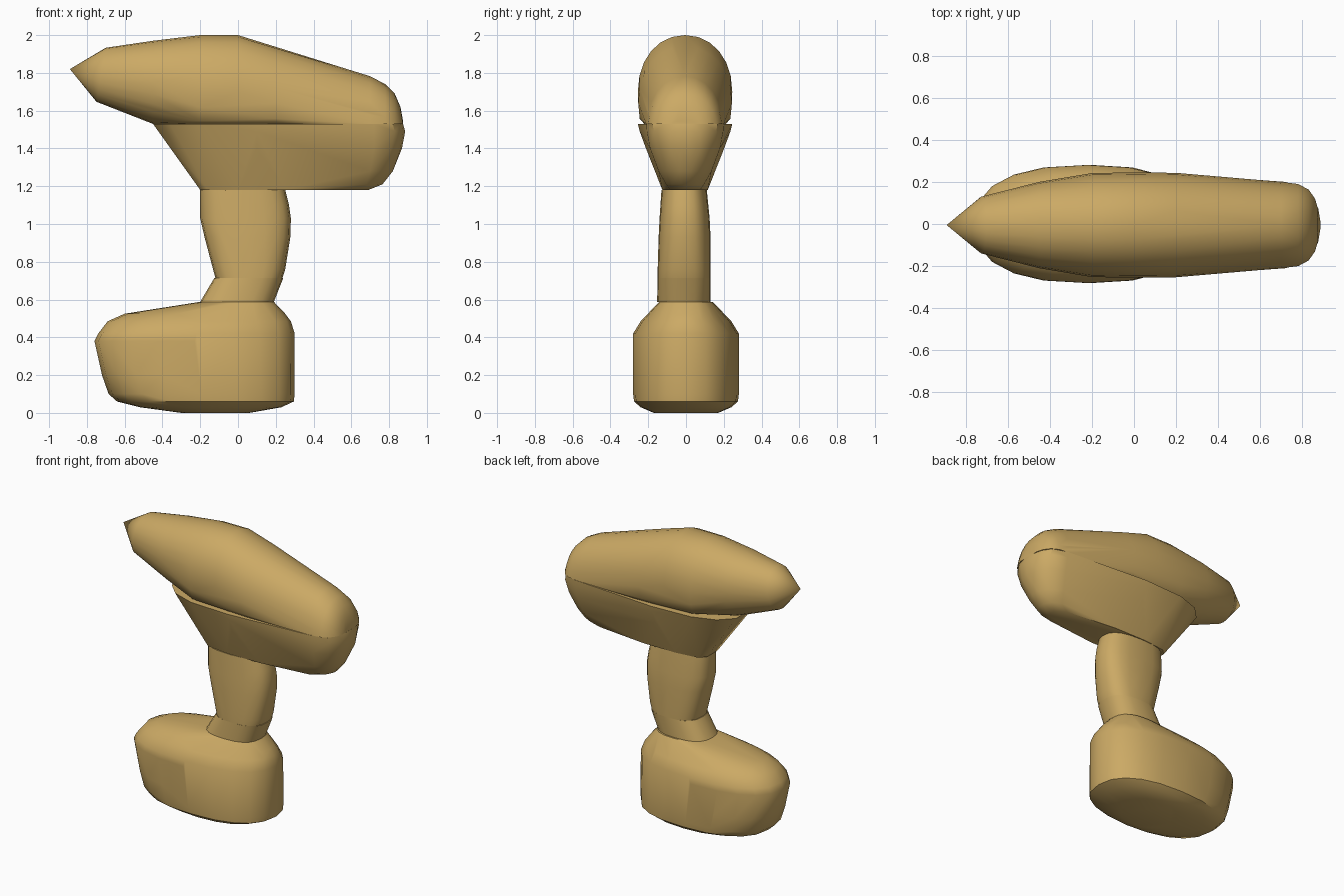
import bpy, bmesh, math

cube = bpy.data.objects.get("Cube")
if cube:
    bpy.data.objects.remove(cube, do_unlink=True)

# Single tan plastic
tan = bpy.data.materials.new("tan_plastic")
tan.use_nodes = True
TAN = (0.60, 0.40, 0.13, 1.0)
tan.diffuse_color = TAN
bsdf = tan.node_tree.nodes["Principled BSDF"]
bsdf.inputs["Base Color"].default_value = TAN
bsdf.inputs["Roughness"].default_value = 0.7


def hull_part(name, points, angle=40):
    """Wrap a cloud of section points in a convex skin."""
    bm = bmesh.new()
    for p in points:
        bm.verts.new(p)
    bmesh.ops.remove_doubles(bm, verts=bm.verts[:], dist=0.002)
    res = bmesh.ops.convex_hull(bm, input=bm.verts[:])
    junk = {g for g in res["geom_interior"] + res["geom_unused"]
            if isinstance(g, bmesh.types.BMVert)}
    bmesh.ops.delete(bm, geom=list(junk), context='VERTS')
    bmesh.ops.dissolve_limit(bm, angle_limit=math.radians(1),
                             verts=bm.verts[:], edges=bm.edges[:])
    bmesh.ops.recalc_face_normals(bm, faces=bm.faces[:])
    mesh = bpy.data.meshes.new(name)
    bm.to_mesh(mesh)
    bm.free()
    mesh.materials.append(tan)
    obj = bpy.data.objects.new(name, mesh)
    bpy.context.collection.objects.link(obj)
    bpy.ops.object.select_all(action='DESELECT')
    obj.select_set(True)
    bpy.context.view_layer.objects.active = obj
    bpy.ops.object.shade_smooth_by_angle(angle=math.radians(angle))
    return obj


def superellipse(rx, ry, power=2.0, n=20):
    """Outline points, squarer as power grows."""
    pts = []
    for i in range(n):
        a = 2 * math.pi * i / n
        c, s = math.cos(a), math.sin(a)
        pts.append((rx * math.copysign(abs(c) ** (2 / power), c),
                    ry * math.copysign(abs(s) ** (2 / power), s)))
    return pts


def level(z, x0, x1, y0, y1, power):
    """Horizontal ring between the given limits."""
    cx, cy = (x0 + x1) / 2, (y0 + y1) / 2
    return [(cx + x, cy + y, z)
            for x, y in superellipse((x1 - x0) / 2, (y1 - y0) / 2, power)]


SEAM = 1.53
Y_MID = -0.005

# Upper housing: upright sections along x, cut flat at the seam
# (x, half width, centre z, half height, lean)
sections = [
    (-0.725, 0.135, 1.79, 0.143, 0.17),
    (-0.45, 0.205, 1.75, 0.22, 0),
    (-0.20, 0.247, 1.70, 0.30, 0),
    (0.00, 0.25, 1.70, 0.30, 0),
    (0.20, 0.248, 1.64, 0.30, 0),
    (0.70, 0.205, 1.50, 0.282, 0),
    (0.78, 0.195, 1.50, 0.24, 0),
    (0.83, 0.168, 1.50, 0.19, 0),
    (0.86, 0.125, 1.50, 0.12, 0),
    (0.873, 0.08, 1.50, 0.05, 0),
]
points = [(-0.89, Y_MID, 1.82)]
for x, w, zc, h, lean in sections:
    for y, dz in superellipse(w, h, 2.1, 24):
        points.append((x + lean * dz, y + Y_MID, max(zc + dz, SEAM)))
hull_part("upper_housing", points)

# Lower housing: half outlines at several heights, mirrored across y
outlines = {
    SEAM: [(-0.45, 0.09), (-0.36, 0.18), (-0.2, 0.235), (0.1, 0.25), (0.72, 0.205),
           (0.82, 0.172), (0.86, 0.11), (0.874, 0.04)],
    1.49: [(0.1, 0.24), (0.72, 0.202), (0.83, 0.165), (0.875, 0.08), (0.885, 0.02)],
    1.40: [(0.1, 0.207), (0.72, 0.185), (0.81, 0.15), (0.86, 0.08), (0.868, 0.02)],
    1.28: [(0.1, 0.16), (0.70, 0.14), (0.78, 0.10), (0.82, 0.03)],
    1.21: [(0.68, 0.10), (0.74, 0.07), (0.765, 0.02)],
    1.18: [(-0.2, 0.06), (-0.16, 0.10), (0.0, 0.12), (0.25, 0.12),
           (0.62, 0.08), (0.69, 0.03)],
}
points = [(x, side * y + Y_MID, z) for z, outline in outlines.items()
          for x, y in outline for side in (-1, 1)]
hull_part("lower_housing", points)

# Grip
points = []
for z, x0, x1, y0, y1 in [(1.18, -0.20, 0.25, -0.13, 0.11),
                          (1.10, -0.20, 0.27, -0.135, 0.118),
                          (1.03, -0.20, 0.28, -0.14, 0.125),
                          (0.93, -0.177, 0.277, -0.145, 0.13),
                          (0.76, -0.13, 0.25, -0.15, 0.13),
                          (0.715, -0.12, 0.235, -0.15, 0.13)]:
    points += level(z, x0, x1, y0, y1, 2.6)
hull_part("grip", points)

# Flared neck between grip and battery
hull_part("grip_neck", level(0.715, -0.125, 0.24, -0.15, 0.13, 2.6)
          + level(0.588, -0.20, 0.19, -0.153, 0.13, 2.6))

# Battery foot
points = []
for z, x0, x1, w, power in [(0.588, -0.20, 0.19, 0.142, 2.6),
                            (0.525, -0.60, 0.25, 0.20, 2.3),
                            (0.485, -0.69, 0.28, 0.24, 2.3),
                            (0.42, -0.74, 0.30, 0.28, 2.4),
                            (0.38, -0.76, 0.30, 0.28, 2.4),
                            (0.20, -0.72, 0.30, 0.28, 2.4),
                            (0.10, -0.685, 0.30, 0.28, 2.4),
                            (0.06, -0.64, 0.295, 0.275, 2.4),
                            (0.03, -0.52, 0.23, 0.24, 2.3),
                            (0.0, -0.30, 0.06, 0.17, 2.0)]:
    points += level(z, x0, x1, -w, w, power)
hull_part("battery_foot", points)
